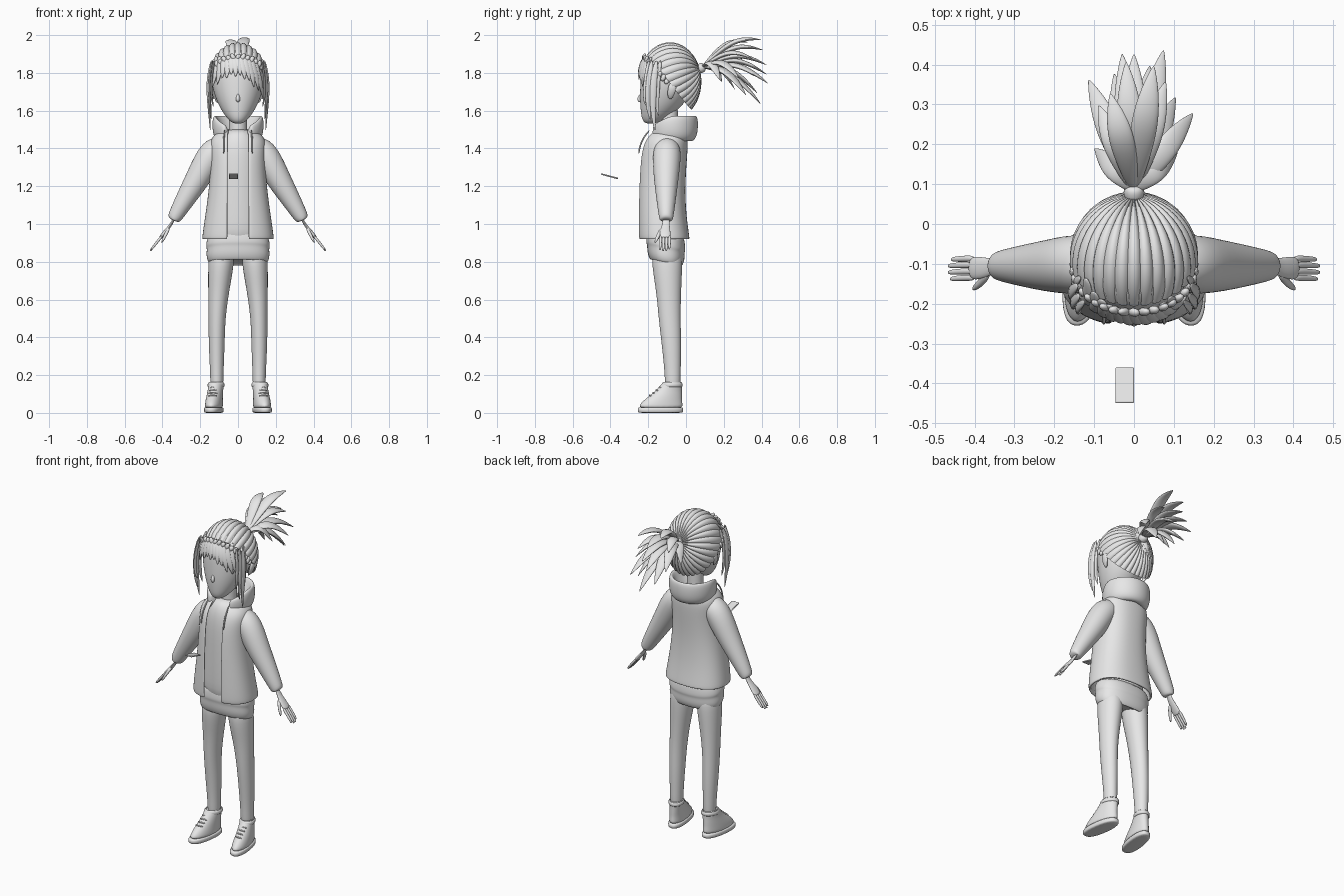
import bpy, bmesh, math
from math import sin, cos, pi, radians
from mathutils import Vector as V

if "Cube" in bpy.data.objects:
    bpy.data.objects.remove(bpy.data.objects["Cube"])

grey = bpy.data.materials.new("plain_grey")
grey.use_nodes = True
grey.diffuse_color = (0.8, 0.8, 0.8, 1)
grey.node_tree.nodes["Principled BSDF"].inputs["Base Color"].default_value = (0.8, 0.8, 0.8, 1)


def build(name, parts, closed=True, cap=True, mirror=False, sub=2, solid=0):
    """Skin lists of rings into one object."""
    bm = bmesh.new()
    for rings in parts:
        vs = [[bm.verts.new(p) for p in r] for r in rings]
        n = len(vs[0])
        for a, b in zip(vs, vs[1:]):
            for i in range(n if closed else n - 1):
                j = (i + 1) % n
                bm.faces.new((a[i], a[j], b[j], b[i]))
        if cap:
            bm.faces.new(vs[0][::-1])
            bm.faces.new(vs[-1])
    bmesh.ops.recalc_face_normals(bm, faces=bm.faces)
    me = bpy.data.meshes.new(name)
    bm.to_mesh(me)
    bm.free()
    ob = bpy.data.objects.new(name, me)
    bpy.context.collection.objects.link(ob)
    me.materials.append(grey)
    me.polygons.foreach_set("use_smooth", [True] * len(me.polygons))
    if mirror:
        ob.modifiers.new("mirror", "MIRROR").use_mirror_merge = False
    if solid:
        m = ob.modifiers.new("thickness", "SOLIDIFY")
        m.thickness, m.offset = solid, 0
    if sub:
        m = ob.modifiers.new("smooth", "SUBSURF")
        m.levels = m.render_levels = sub
    else:
        bpy.ops.object.select_all(action="DESELECT")
        ob.select_set(True)
        bpy.context.view_layer.objects.active = ob
        bpy.ops.object.shade_smooth_by_angle(angle=radians(35))
    return ob


def spow(v, e):
    return math.copysign(abs(v) ** e, v)


def stack(rows, n=16, e=1.0):
    """Horizontal rings from (z, cx, cy, rx, ry)."""
    return [[V((cx + rx * spow(cos(2 * pi * i / n), e), cy + ry * spow(sin(2 * pi * i / n), e), z))
             for i in range(n)] for z, cx, cy, rx, ry in rows]


def tube(pts, widths, flat=1.0, ref=None, n=8, centre=None):
    """Rings across a path; flat squashes along ref (or away from centre)."""
    pts = [V(p) for p in pts]
    out = []
    for i, p in enumerate(pts):
        t = (pts[min(i + 1, len(pts) - 1)] - pts[max(i - 1, 0)]).normalized()
        side = t.cross(V(ref) if ref else p - centre).normalized()
        nrm = side.cross(t)
        w = widths[i]
        out.append([p + side * w * cos(2 * pi * k / n) + nrm * w * flat * sin(2 * pi * k / n) for k in range(n)])
    return out


# Head, neck, nose, ears
build("head", [stack([(1.53, 0, -.19, .025, .025), (1.555, 0, -.17, .055, .065), (1.6, 0, -.143, .088, .098),
                      (1.66, 0, -.118, .118, .128), (1.74, 0, -.098, .143, .146), (1.82, 0, -.09, .145, .15),
                      (1.9, 0, -.088, .115, .12), (1.94, 0, -.085, .06, .07)], 20)])
build("neck", [stack([(z, 0, -.09, .048, .048) for z in (1.4, 1.5, 1.58, 1.65)])])
build("nose", [tube([(0, -.238, 1.69), (0, -.25, 1.66), (0, -.242, 1.645)], [.006, .014, .008], ref=(0, 1, 0))])
build("ears", [tube([(.13, -.085, 1.66), (.145, -.08, 1.69), (.152, -.07, 1.73), (.14, -.07, 1.75)],
                    [.01, .022, .026, .012], .5, ref=(1, 0, 0))], mirror=True)

# Hair cap: ridged strands gathered at the ponytail
HC, HR = V((0, -.085, 1.755)), V((.16, .165, .205))
A, U, W = V((0, .95, .31)), V((1, 0, 0)), V((0, -.31, .95))


def cap_point(th, f, s):
    phi = f * radians(92 + 27 * sin(th))
    d = A * cos(phi) + (U * cos(th) + W * sin(th)) * sin(phi)
    s *= .965 + .045 * abs(sin(15 * th)) ** .7
    return HC + V((d.x * HR.x, d.y * HR.y, d.z * HR.z)) * s


steps = [(.08 + .92 * k / 14, 1) for k in range(15)] + [(1, .86)]
build("hair_cap", [[[cap_point(2 * pi * i / 180, f, s) for i in range(180)] for f, s in steps]], sub=0)


def on_head(x, z, s=1.04):
    k = 1 - (x / (HR.x * s)) ** 2 - ((z - HC.z) / (HR.z * s)) ** 2
    return V((x, HC.y - HR.y * s * math.sqrt(max(k, .04)), z))


# Braid band over the forehead
beads = []
for i in range(21):
    t = radians(-95 + 9.5 * i)
    c = V((.152 * sin(t), -.222 + .11 * (1 - cos(t)), 1.885 - .12 * (1 - cos(t))))
    d = V((.012 * cos(t), .008 * abs(sin(t)), .02 if i % 2 else .014))
    d.x *= -1 if t < 0 else 1
    beads.append(tube([c - d, c, c + d], [.007, .018, .007], .8, centre=HC))
build("braid_band", beads, sub=1)

# Fringe and long side locks
fringe = []
for i in range(12):
    x = -.135 + .0245 * i
    tip = 1.79 - 5.2 * (x + .02) ** 2 - .012 * (i % 2)
    pts = [on_head(x * .78 - .015 + .025 * f, 1.89 + (tip - 1.89) * f) for f in (0, .3)]
    pts += [on_head(x * .92, 1.89 + (tip - 1.89) * .65), on_head(x, tip, 1.03)]
    fringe.append(tube(pts, [.014, .02, .018, .002], .4, centre=HC))
build("fringe", fringe)
sides = []
for x, y, tip, w in ((.15, -.2, 1.55, .018), (.155, -.175, 1.49, .02), (.148, -.155, 1.57, .016), (.138, -.215, 1.62, .015)):
    sides.append(tube([(x - .015, y + .02, 1.87), (x + .004, y + .005, 1.78), (x + .004, y, 1.68),
                       (x - .004, y, (1.66 + tip) / 2), (x - .008, y + .012, tip)],
                      [.01, w, w, w * .7, .002], .45, ref=(1, 0, 0)))
build("side_locks", sides, mirror=True)

# Ponytail locks fanning from the tie
base = V((0, .085, 1.83))
tips = [(0, .43, 1.84), (.075, .44, 1.74), (-.115, .365, 1.78), (.105, .32, 1.68), (.15, .28, 1.77),
        (-.06, .33, 1.96), (.05, .4, 1.975), (-.02, .41, 1.92), (.04, .4, 1.63), (-.05, .38, 1.69),
        (-.1, .19, 1.75), (.11, .18, 1.76), (0, .26, 1.71), (-.03, .43, 1.79), (.08, .36, 1.87), (-.09, .3, 1.87)]
locks = []
for tip in tips:
    d = V(tip) - base
    lift = V((0, 0, .055))
    pts = [base, base + d * .25 + lift * .7, base + d * .55 + lift * 1.15, base + d * .82 + lift * .6, V(tip)]
    w = .028 + .035 * d.length
    locks.append(tube(pts, [.012, w * .75, w, w * .6, .001], .4, ref=(d.x * .8, -.2, 1)))
build("ponytail", locks)
build("hair_tie", [tube([(0, .06, 1.815), (0, .078, 1.825), (0, .1, 1.835)], [.026, .03, .026], ref=(0, 0, 1))])

# Jacket body: open in front
jacket = []
for z, rx, front, back in ((.92, .182, -.245, .012), (.93, .184, -.25, .012), (1.05, .166, -.25, -.006),
                           (1.2, .145, -.248, -.012), (1.34, .138, -.242, -.002), (1.42, .145, -.226, .004),
                           (1.465, .13, -.2, 0), (1.5, .075, -.165, -.03)):
    a0 = math.asin((.055 / rx) ** 1.2)
    cy, ry = (front + back) / 2, (back - front) / 2
    us = [a0 + (2 * pi - 2 * a0) * i / 28 for i in range(29)]
    jacket.append([V((rx * spow(sin(u), 1 / 1.2), cy - ry * spow(cos(u), 1 / 1.2), z)) for u in us])
build("jacket_body", [jacket], closed=False, cap=False, solid=.014)

# Sleeves
build("sleeves", [tube([(.06, -.1, 1.425), (.135, -.1, 1.39), (.202, -.105, 1.258), (.28, -.105, 1.13),
                        (.33, -.105, 1.045), (.345, -.105, 1.017), (.342, -.105, 1.022)],
                       [.055, .08, .07, .053, .041, .034, .02], 1, ref=(0, 1, 0), n=14)], mirror=True)

# Hood folded round the neck
hood = []
for i in range(25):
    u = radians(28 + 304 * i / 24)
    dip = .06 * max(0, cos(u)) ** 1.5
    ring = []
    for r, z in ((.07, 1.45), (.105, 1.43), (.135, 1.46), (.142, 1.52), (.138, 1.572), (.12, 1.575), (.1, 1.53), (.07, 1.49)):
        ring.append(V((r * .97 * sin(u), -.068 - r * .94 * cos(u), z - dip * (z - 1.4) * 6)))
    hood.append(ring)
build("hood", [hood])
build("drawstrings", [tube([(.07, -.19, 1.5), (.075, -.225, 1.46), (.076, -.246, 1.41), (.076, -.25, 1.37)],
                           [.005] * 4, ref=(1, 0, 0), n=6)], mirror=True, sub=1)

# Shirt and skirt
build("shirt", [stack([(.88, 0, -.112, .15, .1), (1, 0, -.118, .145, .1), (1.2, 0, -.118, .128, .1),
                       (1.38, 0, -.115, .125, .1), (1.46, 0, -.11, .1, .085), (1.505, 0, -.1, .062, .062)])])
skirt = stack([(.96, 0, -.108, .15, .095), (.92, 0, -.107, .166, .102), (.88, 0, -.107, .172, .106),
               (.87, 0, -.107, .166, .1), (.83, 0, -.106, .17, .1), (.8, 0, -.106, .162, .09),
               (.79, 0, -.106, .15, .08), (.81, 0, -.106, .14, .075)], 20, .85)
for p in (q for r in skirt for q in r):
    p.z -= (p.y + .1) * .2
build("skirt", [skirt])

# Legs
build("legs", [stack([(.88, .085, -.1, .068, .08), (.78, .09, -.1, .07, .083), (.65, .102, -.092, .057, .067),
                      (.5, .112, -.087, .045, .059), (.35, .113, -.076, .043, .052), (.2, .112, -.07, .035, .042),
                      (.1, .112, -.07, .035, .042)])], mirror=True)

# Hands: palm, four fingers, thumb
hand = [tube([(.335, -.105, 1.035), (.352, -.106, 1.0), (.38, -.11, .965), (.4, -.111, .94), (.412, -.111, .925)],
             [.02, .02, .03, .032, .028], .36, ref=(1, 0, .7))]
for k, y in enumerate((-.087, -.103, -.119, -.135)):
    s = (.88, 1, 1, .92)[k]
    hand.append(tube([(.4, y, .94), (.4 + .03 * s, y, .94 - .038 * s), (.4 + .062 * s, y * 1.02, .94 - .078 * s),
                      (.4 + .066 * s, y * 1.02, .94 - .084 * s)], [.009, .0085, .007, .003], .9, ref=(1, 0, .7)))
hand.append(tube([(.365, -.12, .98), (.38, -.143, .95), (.397, -.158, .915), (.405, -.164, .9)],
                 [.012, .012, .009, .004], .8, ref=(1, 0, .7)))
build("hands", hand, mirror=True)


# Shoes with toes turned out
def splay(rings):
    for p in (q for r in rings for q in r):
        p.x -= (p.y + .06) * .13
    return rings


build("shoe_soles", [splay(stack([(z, .118, -.135, .047 + g, .12 + g) for z, g in
                                  ((0, -.004), (.002, .001), (.026, .002), (.03, -.003))], 24, .85))], mirror=True, sub=1)
build("shoe_uppers", [splay(stack([(.02, .118, -.134, .046, .118), (.045, .118, -.132, .046, .115),
                                   (.07, .118, -.12, .044, .1), (.095, .117, -.104, .042, .084),
                                   (.125, .115, -.087, .04, .066), (.16, .114, -.072, .041, .052),
                                   (.168, .114, -.072, .037, .047), (.15, .114, -.072, .03, .04)], 20))], mirror=True)
laces = [tube([(.118 - .026, y + .012, z - .004), (.118, y - .002, z + .003), (.118 + .026, y + .012, z - .004)],
              [.005] * 3, ref=(0, 0, 1), n=6) for y, z in ((-.195, .093), (-.177, .107), (-.16, .121), (-.143, .135))]
build("shoe_laces", [splay(r) for r in laces], mirror=True, sub=1)
build("ankle_straps", [splay(stack([(z, .114, -.073, .04 + g, .051 + g) for z, g in
                                    ((.135, 0), (.138, .006), (.158, .005), (.161, 0))], 20))], mirror=True, sub=1)

# Small floating card
card = build("small_card", [[[V((x * .0235, y * .046, z)) for x, y in ((-1, -1), (1, -1), (1, 1), (-1, 1))]
                             for z in (-.004, .004)]], sub=0)
card.location = (-.0235, -.405, 1.253)
card.rotation_euler.x = radians(-15)
bev = card.modifiers.new("round", "BEVEL")
bev.width, bev.segments = .003, 2
